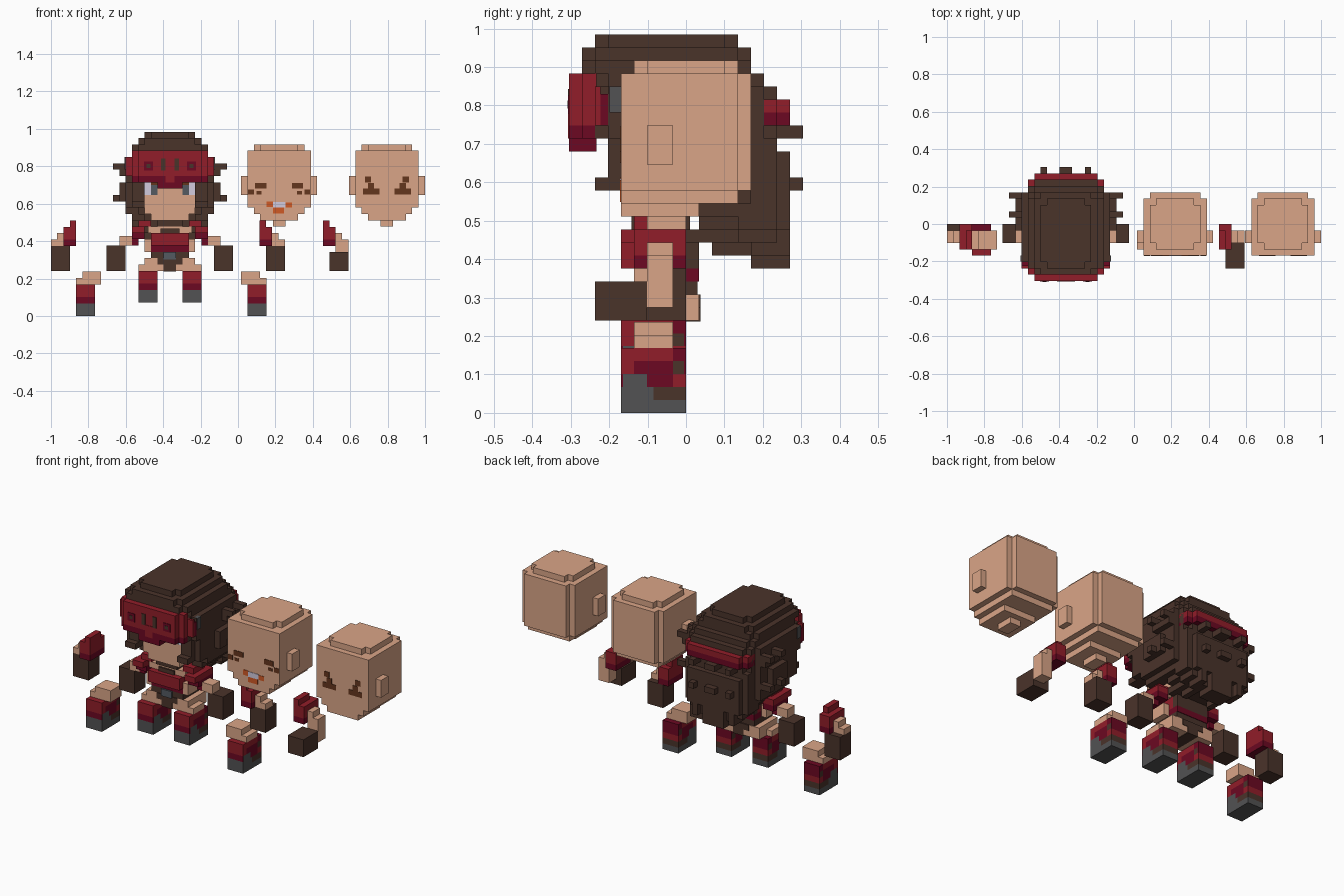
import bpy, bmesh
from mathutils import Matrix, Vector

cube = bpy.data.objects.get("Cube")
if cube:
    bpy.data.objects.remove(cube, do_unlink=True)

V = 0.0338            # block size
HX, HZ = -0.364, 0.072  # figure centre and base


def srgb(c):
    return tuple(((v / 255 + 0.055) / 1.055) ** 2.4 if v > 10 else v / 3294 for v in c) + (1.0,)


COLOURS = {"brown": (74, 51, 42), "red": (145, 29, 41), "dark_red": (108, 8, 34),
           "skin": (218, 165, 135), "grey": (82, 82, 83), "steel": (84, 90, 97),
           "white": (210, 203, 222), "mark_brown": (100, 54, 29), "orange": (208, 90, 37)}
MATS = {}
for key, c in COLOURS.items():
    m = bpy.data.materials.new(key)
    m.use_nodes = True
    m.diffuse_color = srgb(c)
    b = m.node_tree.nodes["Principled BSDF"]
    b.inputs["Base Color"].default_value = srgb(c)
    b.inputs["Roughness"].default_value = 0.9
    MATS[key] = m


def part(name, origin, boxes, flip=False, both=False):
    """Blocks (colour, x0, x1, y0, y1, z0, z1) in block units; flip or add a mirror in x."""
    bm = bmesh.new()
    used = sorted({b[0] for b in boxes})
    for sign in ((1, -1) if both else ((-1,) if flip else (1,))):
        for c, x0, x1, y0, y1, z0, z1 in boxes:
            mid = Vector((sign * (x0 + x1), y0 + y1, z0 + z1)) * V / 2
            mat = Matrix.Translation(mid) @ Matrix.Diagonal(
                ((x1 - x0) * V, (y1 - y0) * V, (z1 - z0) * V, 1))
            res = bmesh.ops.create_cube(bm, size=1, matrix=mat)
            for f in {f for v in res["verts"] for f in v.link_faces}:
                f.material_index = used.index(c)
    me = bpy.data.meshes.new(name)
    bm.to_mesh(me)
    bm.free()
    for c in used:
        me.materials.append(MATS[c])
    ob = bpy.data.objects.new(name, me)
    ob.location = origin
    bpy.context.collection.objects.link(ob)
    return ob


def notched(c, x, y0, y1, z0, z1):
    """A symmetric slab with its four upright corners cut away by one block."""
    return [(c, -x, x, y0 + 1, y1 - 1, z0, z1), (c, 1 - x, x - 1, y0, y1, z0, z1)]


# Heads: block notched at the back, stepped chin, neck stub and ears
def head(name, x):
    s = "skin"
    part(name, (x, 0, HZ), notched(s, 4, -4, 4, 24, 25) + [
        (s, -5, 5, -5, 4, 15, 24), (s, -4, 4, 4, 5, 15, 24),
        (s, -4, 4, -5, 4, 14, 15), (s, -3, 3, -5, 1, 13, 14), (s, -1, 1, -3, 0, 12, 13)])
    part(name + "_ears", (x, 0, HZ), [(s, 5, 6, -3, -1, 17, 20)], both=True)


def paint(name, x, marks, both=True):
    part(name, (x, 0, HZ), [(c, a, b, -5.08, -4.95, d, e) for c, a, b, d, e in marks], both=both)


X2, X3 = 0.22, 0.796
head("figure_head", HX)
head("spare_head_inner", X2)
head("spare_head_outer", X3)
paint("figure_eyes", HX, [("white", 3, 4, 17, 19), ("steel", 2, 3, 17, 18.6),
                          ("mark_brown", 2, 3, 18.6, 19)])
paint("inner_head_eyes", X2, [("mark_brown", 2, 3.8, 18, 18.9), ("mark_brown", 4, 4.9, 17.1, 17.9),
                              ("mark_brown", 2.8, 3.6, 17.1, 17.6)])
paint("inner_head_mouth", X2, [("white", -1, 1, 15, 15.9), ("orange", -2, -1, 15.1, 16),
                               ("orange", 1, 2, 15, 15.8), ("orange", -1, 0.8, 14.1, 15)], both=False)
paint("outer_head_eyes", X3, [("mark_brown", 2.5, 3.5, 19, 19.9), ("mark_brown", 2, 3, 18, 18.9),
                              ("mark_brown", 1.2, 3.8, 17.1, 18)])

# Hair: stepped crown, fringe behind the goggles, side locks and back curtain
H = "brown"
ORI = (HX, 0, HZ)
part("hair_crown", ORI,
     notched(H, 4, -7, 4, 26, 27) + notched(H, 5, -8, 5, 25, 26) + notched(H, 6, -8, 5, 24, 25)
     + notched(H, 6, -7, 6, 23, 24)
     + [(H, -7, 7, -6, 5, 19, 23), (H, -6, 6, -7, 6, 19, 23), (H, -5, 5, 5, 7, 19, 23)])
part("hair_side_locks", ORI, [
    (H, 4, 6, -6, 5, 15, 19), (H, 5, 7, -5, 5, 15, 19), (H, 4, 6, -7, -5, 15, 16),
    (H, 7, 8, -1, 3, 16, 19), (H, 5, 7, -3, 5, 14, 15), (H, 4, 6, -3, 5, 13, 14),
    (H, 7, 9, 4, 5, 21, 22), (H, 7, 9, 1, 2, 21, 22), (H, 7, 8, 1, 5, 20, 21),
    (H, 7, 9, 4, 5, 16, 17), (H, 7, 9, 1, 2, 16, 17)], both=True)
part("hair_back_curtain", ORI, [
    (H, -6, 6, 4, 7, 12, 19), (H, -5, 5, 5, 8, 12, 18), (H, -5, 5, 1, 6, 12, 13),
    (H, -4, 4, 0, 6, 11, 12), (H, -1, 1, 7, 9, 19, 20), (H, -1, 1, 7, 9, 15, 16)])
part("hair_back_strands", ORI, [
    (H, 3, 4, 6, 9, 19, 20), (H, 3, 4, 7, 9, 15, 16),
    (H, 0, 2, 5, 8, 9, 12), (H, 3, 4, 5, 8, 10, 12), (H, 4, 5, 4, 7, 11, 12),
    (H, 2, 3, 2, 7, 10, 12)], both=True)

# Goggles with lens frames, side buckles and the rear strap
part("goggles", ORI, [
    ("red", -6, 6, -8, -6.9, 23, 24), ("red", -5, 5, -9, -6.9, 20, 24),
    ("red", -6, 6, -8, -6.9, 20, 23), ("red", -7, 7, -7, -6.6, 20, 23),
    ("dark_red", -7, 7, -6.6, -6, 20, 22.4),
    ("dark_red", -6, 6, -8, -6.9, 19, 20), ("dark_red", -5, 5, -9, -6.9, 19, 20),
    ("dark_red", -2, 2, -9, -6.9, 18, 19), ("red", -0.7, 0.7, -9.1, -8.9, 19, 21)])
part("goggle_details", ORI, [
    ("dark_red", 2.7, 4.1, -9.08, -8.9, 20.9, 22.3), ("brown", 3.1, 3.7, -9.14, -9, 21.3, 21.9),
    ("brown", 0.7, 1.4, -9.1, -8.9, 20.9, 22.8),
    ("grey", 6.5, 7.15, -5.9, -5, 21, 23)], both=True)
part("rear_strap", ORI, [
    ("red", -5, 5, 6, 8, 21, 22), ("dark_red", -5, 5, 6, 8, 20, 21),
    ("red", -6, 6, 5, 7, 21, 22), ("dark_red", -6, 6, 5, 7, 20, 21)])

# Torso: hips, shorts, belt, buckle, chest wrap, collar and dark back panel
part("torso", ORI, [
    ("skin", -4, 4, -4, 1, 5, 7), ("brown", -2, 2, -4.1, 1.1, 6, 7),
    ("brown", -1, 1, -4.1, 1.1, 4.9, 6), ("brown", -3, 3, -4, 0.9, 7, 8),
    ("steel", -1, 1, -4.3, -3.9, 6.8, 8), ("dark_red", -3, 3, -4, 1, 8, 9),
    ("red", -3, 3, -5, 0, 9, 11), ("skin", -4, 4, -4, -1, 8, 10),
    ("brown", -3, 3, -1, 1, 9, 11.5), ("skin", -3.5, 3.5, -4, -0.5, 11, 12),
    ("brown", -1.5, 1.5, -4.3, 0, 11, 11.7), ("brown", -2, 2, -4.2, 0.3, 12, 13)])
part("figure_arms", ORI, [
    ("red", 3, 5, -4, -1, 12, 13), ("red", 4, 6, -5, 0, 11, 12), ("dark_red", 4, 6, -4, 0, 10, 11),
    ("dark_red", 5, 6, -3, -1, 9, 10), ("skin", 6, 8, -3, -1, 9, 10.5),
    ("brown", 7, 10, -3, 0, 5, 9)], both=True)

# Legs: grey sole with brown heel, red boot and skin thigh set inwards
LEG = [("grey", 0, 3, -5, 0, 0, 1), ("grey", 0, 3, -5, -2.5, 1, 2), ("brown", 0, 3, -2.5, 0, 1, 2),
       ("dark_red", 0, 3, -5, -4.85, 2, 3), ("grey", 0, 3, -4.85, -3, 2, 3),
       ("dark_red", 0, 3, -3, -1, 2, 3), ("red", 0, 3, -1, 0, 2, 3),
       ("red", 0, 3, -5, -4, 3, 4), ("dark_red", 0, 3, -4, -1, 3, 4),
       ("brown", 0, 3, -1, -0.15, 3, 4), ("dark_red", 0, 3, -0.15, 0, 3, 4),
       ("red", 0, 3, -5, -1, 4, 5), ("dark_red", 0, 3, -1, 0, 4, 5),
       ("skin", -1, 3, -4, -1, 5, 6), ("skin", -1, 2, -4, -1, 6, 7)]
for name, x, z, flip in (("figure_left_leg", HX + 2 * V, HZ, False),
                         ("figure_right_leg", HX - 2 * V, HZ, True),
                         ("spare_left_leg", 0.05, 0, False),
                         ("spare_right_leg", -0.765, 0, True)):
    part(name, (x, 0, z), LEG, flip)

# Spare arms: two hanging, one bent forward
SLEEVE = [("red", 0, 1, -4, -1, 7, 8), ("red", 0, 2, -4, 0, 5, 7), ("dark_red", 0, 2, -4, 0, 4, 5),
          ("skin", 2, 3, -3, -1, 4, 6)]
HANGING = SLEEVE + [("skin", 2, 4, -3, -1, 4, 5), ("brown", 1, 4, -3, 0, 0, 4)]
BENT = SLEEVE + [("skin", 2, 4, -3, -1, 1, 5), ("brown", 1, 4, -7, -3, 0, 3)]
part("spare_right_arm", (-0.865, 0, 0.24), HANGING, True)
part("spare_left_arm", (0.115, 0, 0.24), HANGING)
part("spare_bent_arm", (0.455, 0, 0.24), BENT)
